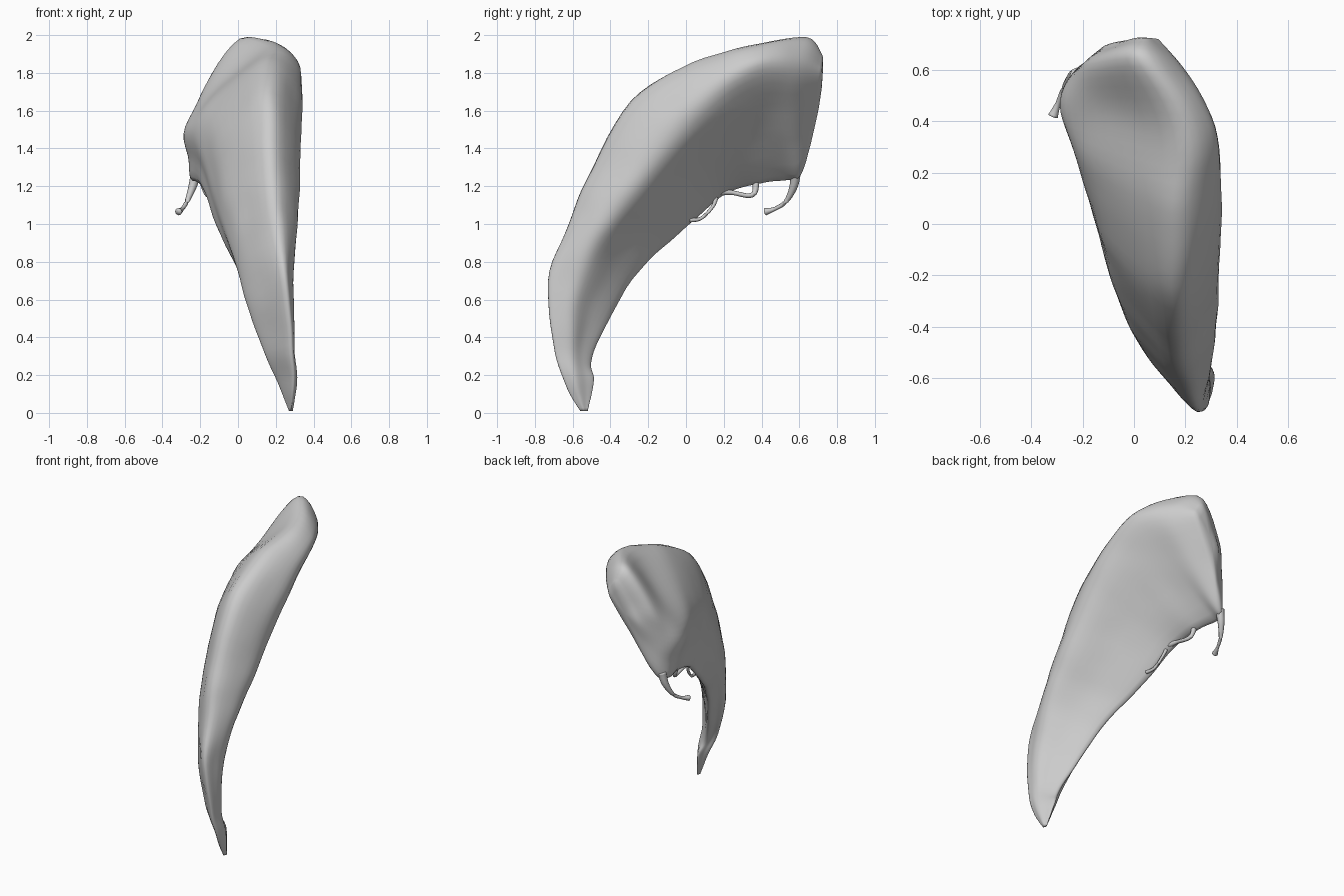
import bpy, bmesh, math
from mathutils import Vector, noise

if "Cube" in bpy.data.objects:
    bpy.data.objects.remove(bpy.data.objects["Cube"])

grey = bpy.data.materials.new("pale grey")
grey.diffuse_color = (0.6, 0.6, 0.6, 1)
grey.use_nodes = True
grey.node_tree.nodes["Principled BSDF"].inputs["Base Color"].default_value = grey.diffuse_color


def spline(p0, p1, p2, p3, t):
    return 0.5 * (2 * p1 + (p2 - p0) * t + (2 * p0 - 5 * p1 + 4 * p2 - p3) * t * t
                  + (3 * p1 - p0 - 3 * p2 + p3) * t ** 3)


def smooth_line(pts, steps, closed):
    n, out = len(pts), []
    for i in range(n if closed else n - 1):
        ix = [i - 1, i, i + 1, i + 2]
        ix = [k % n if closed else min(max(k, 0), n - 1) for k in ix]
        out += [spline(*[pts[k] for k in ix], s / steps) for s in range(steps)]
    return out if closed else out + [pts[-1].copy()]


def loft(name, rings):
    bm = bmesh.new()
    vr = [[bm.verts.new(p) for p in r] for r in rings]
    n = len(vr[0])
    for a, b in zip(vr, vr[1:]):
        for i in range(n):
            bm.faces.new((a[i], a[(i + 1) % n], b[(i + 1) % n], b[i]))
    # close both ends with a fan
    for r in (vr[0], vr[-1]):
        c = bm.verts.new(sum((v.co for v in r), Vector()) / n)
        for i in range(n):
            bm.faces.new((r[i], r[(i + 1) % n], c))
    bmesh.ops.recalc_face_normals(bm, faces=bm.faces)
    me = bpy.data.meshes.new(name)
    bm.to_mesh(me)
    bm.free()
    me.materials.append(grey)
    for p in me.polygons:
        p.use_smooth = True
    ob = bpy.data.objects.new(name, me)
    bpy.context.collection.objects.link(ob)
    return ob


# cross-sections from lower tip to rear end: crest, right bulge, inner edge, left bulge
sections = [
    [(.28, -.56, .01), (.29, -.54, .01), (.28, -.52, .01), (.27, -.54, .01)],
    [(.29, -.64, .15), (.31, -.58, .16), (.25, -.49, .17), (.21, -.54, .16)],
    [(.28, -.70, .36), (.295, -.60, .34), (.21, -.50, .27), (.14, -.55, .32)],
    [(.24, -.73, .70), (.288, -.58, .62), (.13, -.42, .47), (.05, -.50, .58)],
    [(.20, -.62, 1.0), (.295, -.46, .90), (.02, -.25, .75), (-.03, -.37, .87)],
    [(.17, -.52, 1.25), (.31, -.30, 1.11), (-.10, 0, .98), (-.10, -.18, 1.11)],
    [(.15, -.29, 1.65), (.32, -.05, 1.43), (-.15, .20, 1.15), (-.165, .05, 1.34)],
    [(.15, .04, 1.855), (.32, .16, 1.64), (-.19, .40, 1.22), (-.23, .27, 1.48)],
    [(.15, .38, 1.94), (.29, .39, 1.78), (-.22, .53, 1.23), (-.28, .45, 1.51)],
    [(.01, .645, 1.985), (.20, .58, 1.78), (-.20, .60, 1.25), (-.23, .59, 1.55)],
    [(.03, .72, 1.89), (.09, .715, 1.78), (-.12, .66, 1.42), (-.12, .69, 1.64)],
]
rows = []
for k, s in enumerate(sections):
    o, r, i, l = [Vector(p) for p in s]
    w = r - l
    e = 1 if 3 < k < 10 else .6
    rows.append([o,
                 o.lerp(r, .5) + w * .13 * e,      # right shoulder
                 r,
                 r.lerp(i, .5) + w * .02,          # inner face
                 i,
                 l.lerp(i, .5) - w * .03,          # outer face, lower
                 l,
                 o.lerp(l, .5) - w * .14 * e])     # outer face, upper
rails = [smooth_line([r[k] for r in rows], 6, False) for k in range(8)]
rings = [smooth_line([rail[j] for rail in rails], 5, True) for j in range(len(rails[0]))]
# softly domed rear end
mid = sum(rings[-1], Vector()) / len(rings[-1])
for f, d in ((.75, .008), (.4, .014)):
    rings.append([mid.lerp(p, f) + Vector((0, d, 0)) for p in rings[len(rows) * 6 - 6]])
# faint organic unevenness
for ring in rings[3:]:
    for p in ring:
        p += noise.noise_vector(p * 6) * .006
loft("curved_body", rings)


# thin torn strands along the inner edge
def strand(name, pts, radii):
    path = smooth_line([Vector(p) for p in pts], 5, False)
    out = []
    for j, p in enumerate(path):
        d = (path[min(j + 1, len(path) - 1)] - path[max(j - 1, 0)]).normalized()
        u = d.orthogonal().normalized()
        v = d.cross(u)
        f = j / 5
        k = min(int(f), len(radii) - 2)
        r = radii[k] + (radii[k + 1] - radii[k]) * (f - k)
        out.append([p + (u * math.cos(a) + v * math.sin(a)) * r
                    for a in [i * math.tau / 8 for i in range(8)]])
    loft(name, out)


strand("hooked_strand", [(-.22, .58, 1.28), (-.24, .57, 1.20), (-.27, .53, 1.12),
                         (-.295, .47, 1.08), (-.315, .42, 1.065)],
       [.03, .022, .012, .01, .02])
strand("edge_loop", [(-.14, .18, 1.17), (-.15, .25, 1.165), (-.155, .33, 1.15),
                     (-.17, .365, 1.17), (-.19, .37, 1.24)],
       [.02, .012, .012, .014, .02])
strand("lower_edge_loop", [(-.085, .02, 1.02), (-.10, .08, 1.03), (-.115, .14, 1.09),
                           (-.13, .16, 1.14)], [.012, .009, .009, .012])
